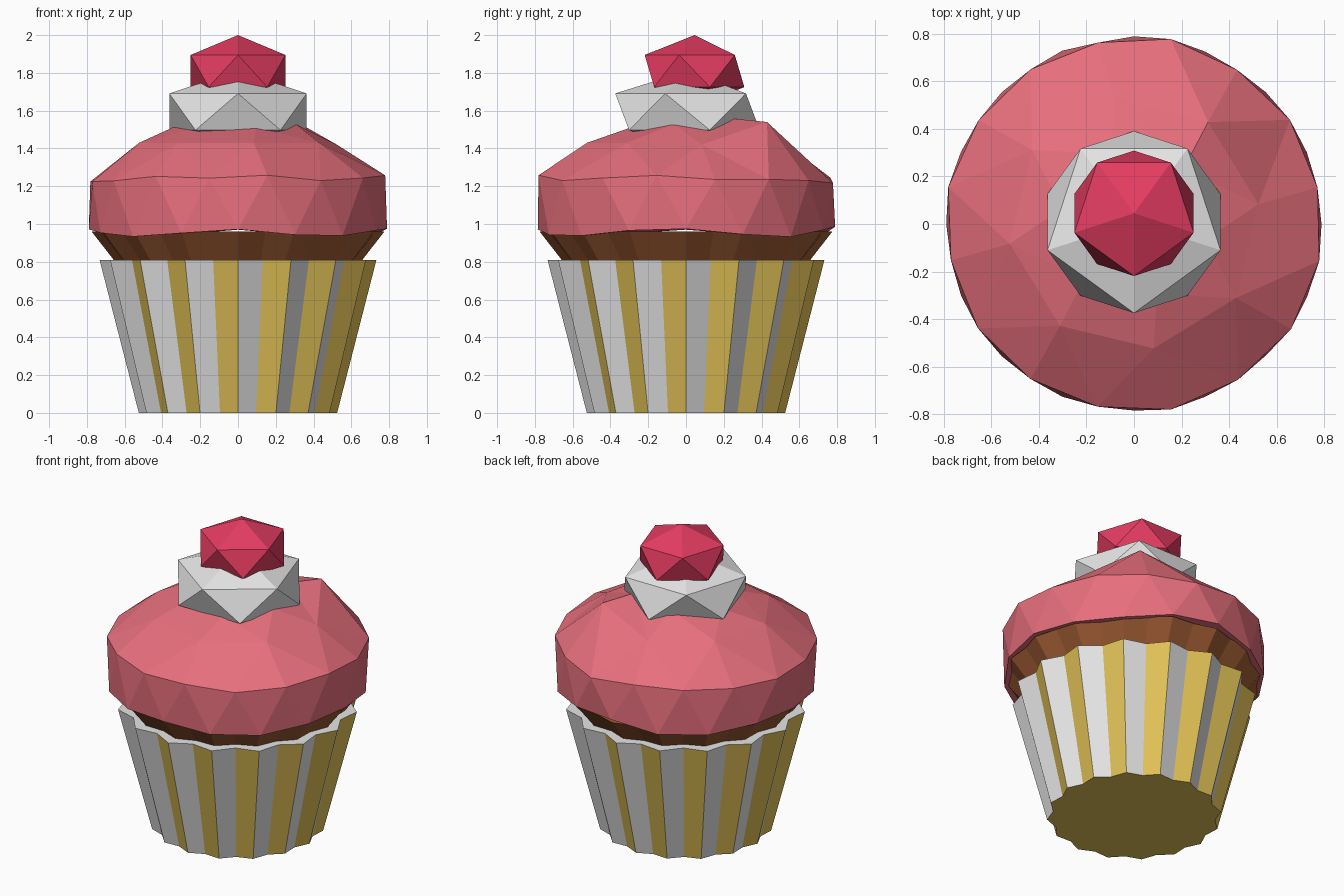
import bpy, bmesh, math, random

if "Cube" in bpy.data.objects:
    bpy.data.objects.remove(bpy.data.objects["Cube"])

random.seed(4)


def material(name, rgb):
    m = bpy.data.materials.new(name)
    m.diffuse_color = (*rgb, 1)
    m.use_nodes = True
    m.node_tree.nodes["Principled BSDF"].inputs["Base Color"].default_value = m.diffuse_color
    return m


WHITE = material("cream_white", (0.79, 0.79, 0.79))
YELLOW = material("wrapper_yellow", (0.76, 0.54, 0.095))
BROWN = material("cake_brown", (0.35, 0.107, 0.034))
PINK = material("frosting_pink", (0.80, 0.16, 0.205))
RED = material("cherry_red", (0.78, 0.045, 0.12))


def polar(turn, r, z, cy=0.0):
    """Point at a fraction of a turn, starting at the front (-y)."""
    a = turn * math.tau
    return (r * math.sin(a), cy - r * math.cos(a), z)


def finish(bm, name, mats):
    me = bpy.data.meshes.new(name)
    bm.to_mesh(me)
    bm.free()
    for m in mats:
        me.materials.append(m)
    ob = bpy.data.objects.new(name, me)
    bpy.context.collection.objects.link(ob)
    return ob


def pleated(name, mats, low, high, pleats=16):
    """Fluted cup; low and high are (z, ridge radius, valley radius)."""
    bm = bmesh.new()
    n = pleats * 2
    rings = [[bm.verts.new(polar(i / n, p[1 + i % 2], p[0])) for i in range(n)]
             for p in (low, high)]
    lo, hi = rings
    for i in range(n):
        k = (i + 1) % n
        f = bm.faces.new((lo[i], lo[k], hi[k], hi[i]))
        f.material_index = (i % 2) * (len(mats) - 1)
    bm.faces.new(lo[::-1]).material_index = len(mats) - 1
    bm.faces.new(hi)
    return finish(bm, name, mats)


def faceted(name, mat, bottom, rings, top, cy=0.0):
    """Triangle skin over rings (count, offset, radius, heights, jitter)."""
    bm = bmesh.new()
    loops = []
    for n, off, r, zs, jit in rings:
        loops.append([bm.verts.new(polar(
            (i + off) / n, r + random.uniform(-jit, jit) * 0.4,
            zs[i % len(zs)] + random.uniform(-jit, jit), cy)) for i in range(n)])
    for k in range(len(rings) - 1):
        a, b = loops[k], loops[k + 1]
        n, m, oa, ob = len(a), len(b), rings[k][1], rings[k + 1][1]
        i = j = 0
        while i < n or j < m:
            if j == m or (i < n and (i + 1 + oa) / n <= (j + 1 + ob) / m):
                bm.faces.new((a[i % n], a[(i + 1) % n], b[j % m]))
                i += 1
            else:
                bm.faces.new((a[i % n], b[(j + 1) % m], b[j % m]))
                j += 1
    # close both ends with fans
    v0 = bm.verts.new((0, cy, bottom))
    v1 = bm.verts.new((0, cy, top))
    for v, loop in ((v0, loops[0][::-1]), (v1, loops[-1])):
        for i in range(len(loop)):
            bm.faces.new((loop[i], loop[(i + 1) % len(loop)], v))
    return finish(bm, name, [mat])


def gem(name, mat, r, h, z, cy):
    """Squashed icosahedron with a corner of its upper ring facing front."""
    rr, dz = r * 0.894, h * 0.447
    return faceted(name, mat, z - h, [(5, 0.5, rr, [z - dz], 0),
                                      (5, 0.0, rr, [z + dz], 0)], z + h, cy)


# paper wrapper with striped pleats, and cake flaring out above it
pleated("wrapper", [WHITE, YELLOW], (0, 0.525, 0.49), (0.81, 0.733, 0.675))
pleated("cake", [BROWN], (0.80, 0.65, 0.615), (0.96, 0.775, 0.745))

# uneven frosting dome
faceted("frosting", PINK, 0.97, [
    (16, 0.0, 0.787, [0.98, 0.95, 0.94, 0.96], 0.01),
    (16, 0.5, 0.787, [1.24], 0.025),
    (8, 0.2, 0.53, [1.43, 1.43, 1.42, 1.54, 1.43, 1.44, 1.43, 1.43], 0),
    (6, 0.3, 0.31, [1.51, 1.53, 1.56, 1.55, 1.53, 1.51], 0),
], 1.6)

# whipped cream and cherry
gem("cream", WHITE, 0.428, 0.217, 1.594, 0.008)
gem("cherry", RED, 0.295, 0.19, 1.81, 0.045)
